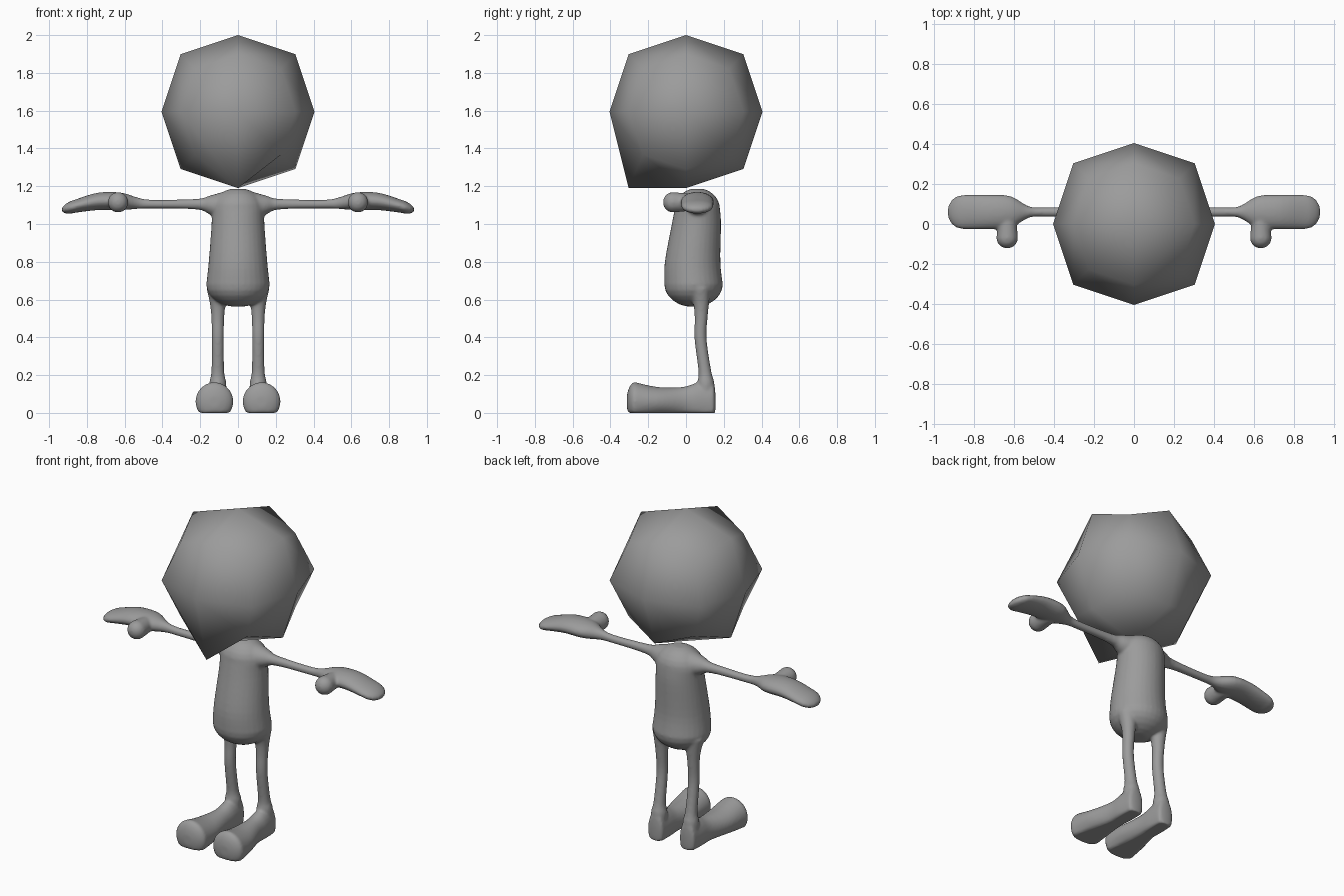
import bpy, bmesh, math
from mathutils import Vector

cube = bpy.data.objects.get("Cube")
if cube:
    bpy.data.objects.remove(cube, do_unlink=True)

GREY = (.33, .33, .33, 1)
grey = bpy.data.materials.new("plain grey")
grey.use_nodes = True
grey.diffuse_color = GREY
grey.node_tree.nodes["Principled BSDF"].inputs["Base Color"].default_value = GREY

SIDES = 32
X, Y, Z = Vector((1, 0, 0)), Vector((0, 1, 0)), Vector((0, 0, 1))


def make_object(name, bm):
    bmesh.ops.recalc_face_normals(bm, faces=bm.faces[:])
    mesh = bpy.data.meshes.new(name)
    bm.to_mesh(mesh)
    bm.free()
    mesh.materials.append(grey)
    for polygon in mesh.polygons:
        polygon.use_smooth = True
    obj = bpy.data.objects.new(name, mesh)
    bpy.context.collection.objects.link(obj)
    return obj


def smooth_path(stations, steps=4):
    """Run a smooth curve through the stations (centre and two radii)."""
    ends = [stations[0]] + stations + [stations[-1]]
    path = []
    for before, a, b, after in zip(ends, ends[1:], ends[2:], ends[3:]):
        leave, arrive = (b - before) / 2, (after - a) / 2
        for step in range(steps):
            t = step / steps
            ease = t * t * (3 - 2 * t)
            path.append(a * (1 - ease) + b * ease
                        + leave * t * (1 - t) ** 2 - arrive * t * t * (1 - t))
    return path + [stations[-1]]


def dome(station, reach, rounds=6):
    """Rings that close a tube end with a rounded cap."""
    rings = []
    for i in range(1, rounds):
        angle = math.pi / 2 * i / rounds
        centre = Vector(station[:3]) + reach * math.sin(angle)
        radii = [r * math.cos(angle) for r in station[3:]]
        rings.append(Vector((*centre, *radii)))
    return rings


def add_limb(bm, stations, u, v, start=None, end=None):
    """Loft elliptical rings along the stations, flat where they meet the floor."""
    stations = [Vector(s) for s in stations]
    path = smooth_path(stations)
    if start:
        path = dome(stations[0], start)[::-1] + path
    if end:
        path += dome(stations[-1], end)
    rings = []
    for x, y, z, across, along in path:
        ring = []
        for i in range(SIDES):
            t = math.tau * i / SIDES
            point = Vector((x, y, z)) + u * across * math.cos(t) + v * along * math.sin(t)
            point.z = max(point.z, 0)
            ring.append(bm.verts.new(point))
        rings.append(ring)
    for a, b in zip(rings, rings[1:]):
        for i in range(SIDES):
            bm.faces.new((a[i - 1], a[i], b[i], b[i - 1]))
    bm.faces.new(rings[0])
    bm.faces.new(rings[-1])


body = bmesh.new()

# Torso: height, depth position, half width, half depth
torso = [(.68, .04, .168, .155), (.8, .035, .155, .147), (1, .055, .14, .13), (1.08, .06, .14, .12)]
add_limb(body, [(0, y, z, w, d) for z, y, w, d in torso], X, Y, start=-Z * .12, end=Z * .11)

# Arm and palm: reach, height, half depth, half thickness
arm = [(.08, 1.09, .08, .08), (.15, 1.1, .05, .05), (.22, 1.105, .028, .028),
       (.45, 1.105, .023, .023), (.53, 1.11, .03, .03), (.62, 1.12, .08, .046),
       (.74, 1.12, .086, .046), (.86, 1.095, .085, .035)]
# Thumb: depth position, radius
thumb = [(.03, .045), (-.07, .054)]
# Leg: height, depth position, radius
leg = [(.66, .07, .06), (.58, .08, .042), (.5, .08, .034), (.39, .077, .032),
       (.22, .1, .034), (.16, .105, .045), (.1, .105, .045)]
# Foot: depth position, sideways position, half width, rise above the middle
foot = [(.14, .107, .05, .11), (.06, .108, .056, .1), (-.02, .11, .062, .077),
        (-.15, .12, .09, .077), (-.27, .125, .1, .103)]

for side in (1, -1):
    fingertips = X * side * .075 - Z * .02
    add_limb(body, [(side * x, .06, z, d, h) for x, z, d, h in arm], Y, Z, end=fingertips)
    add_limb(body, [(side * .635, y, 1.115, r, r) for y, r in thumb], X, Z, end=-Y * .052)
    add_limb(body, [(side * .107, y, z, r, r) for z, y, r in leg], X, Y)
    add_limb(body, [(side * x, y, .06, w, h) for y, x, w, h in foot], X, Z,
             start=Y * .017, end=-Y * .045)

# Fuse the limbs into one soft skin
figure = make_object("body", body)
fuse = figure.modifiers.new("fuse", 'REMESH')
fuse.mode = 'VOXEL'
fuse.voxel_size = .008
fuse.use_smooth_shade = True
relax = figure.modifiers.new("relax", 'SMOOTH')
relax.factor = .5
relax.iterations = 5

# Head: a cube rounded once into broad facets, with the chin pulled down
head = bmesh.new()
bmesh.ops.create_cube(head, size=2)
bmesh.ops.subdivide_edges(head, edges=head.edges[:], cuts=1, use_grid_fill=True)
radius = .405
for v in head.verts:
    is_chin = v.co.x == 0 and v.co.y < 0 and v.co.z < 0
    off_centre = sum(abs(c) > .5 for c in v.co) - 1
    v.co *= radius * .75 ** off_centre
    if is_chin:
        v.co.z = -radius
    v.co.z += 2 - radius
make_object("head", head)
